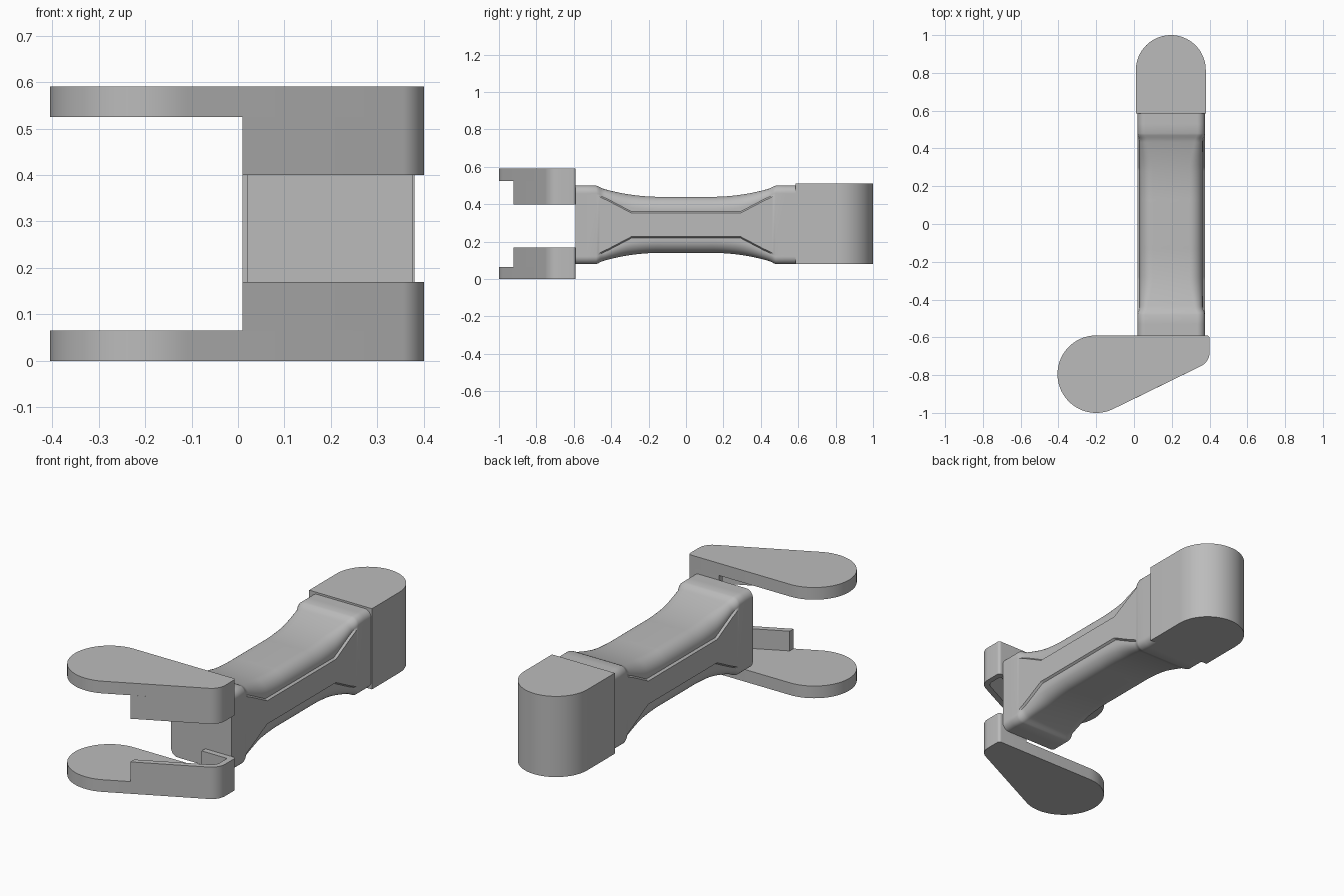
import bpy
import bmesh
from math import sin, cos, radians, pi

cube = bpy.data.objects.get("Cube")
if cube:
    bpy.data.objects.remove(cube, do_unlink=True)

grey = bpy.data.materials.new("plain_grey")
grey.use_nodes = True
grey.diffuse_color = (0.5, 0.5, 0.5, 1)
shader = next(n for n in grey.node_tree.nodes if n.type == 'BSDF_PRINCIPLED')
shader.inputs["Base Color"].default_value = (0.5, 0.5, 0.5, 1)


def finish(bm, name, angle=35):
    bmesh.ops.recalc_face_normals(bm, faces=bm.faces)
    mesh = bpy.data.meshes.new(name)
    bm.to_mesh(mesh)
    bm.free()
    obj = bpy.data.objects.new(name, mesh)
    bpy.context.collection.objects.link(obj)
    mesh.materials.append(grey)
    bpy.ops.object.select_all(action='DESELECT')
    obj.select_set(True)
    bpy.context.view_layer.objects.active = obj
    bpy.ops.object.shade_smooth_by_angle(angle=radians(angle))
    return obj


def arc(cx, cy, r, start, end, steps=16):
    angles = [radians(start + (end - start) * i / steps) for i in range(steps + 1)]
    return [(cx + r * cos(a), cy + r * sin(a)) for a in angles]


def prism(name, outline, low, high):
    bm = bmesh.new()
    face = bm.faces.new([bm.verts.new((x, y, low)) for x, y in outline])
    grown = bmesh.ops.extrude_face_region(bm, geom=[face])["geom"]
    moved = [v for v in grown if isinstance(v, bmesh.types.BMVert)]
    bmesh.ops.translate(bm, verts=moved, vec=(0, 0, high - low))
    return finish(bm, name)


# Fork plates with thin skirts that wrap round the outer corner
BACK, SIDE, SKIRT, TILT = -0.59, 0.4, 0.03, -64
plate = (arc(-0.2, -0.795, 0.205, 90, 360 + TILT, 48)
         + arc(0.32, -0.68, 0.08, TILT, 0)
         + arc(SIDE - 0.015, BACK - 0.015, 0.015, 0, 90, 6))
skirt = ([(0.01, -0.921)] + arc(0.32, -0.68, 0.08, TILT, 0)
         + arc(SIDE - 0.015, BACK - 0.015, 0.015, 0, 90, 6)
         + [(0.22, BACK), (0.22, BACK - SKIRT), (SIDE - SKIRT, BACK - SKIRT)]
         + arc(0.32, -0.68, 0.08 - SKIRT, 0, TILT)
         + [(0.01, -0.921 + SKIRT / 0.9)])
prism("lower_fork_plate", plate, 0, 0.065)
prism("lower_fork_skirt", skirt, 0.065, 0.17)
prism("upper_fork_plate", plate, 0.525, 0.59)
prism("upper_fork_skirt", skirt, 0.4, 0.525)

# Round-ended block at the back
block = [(0.01, 0.585), (0.38, 0.585)] + arc(0.195, 0.815, 0.185, 0, 180, 40)
prism("end_block", block, 0.08, 0.51)


# Waisted arm, lofted from rounded sections with a recessed shoulder
def ease(t):
    t = max(0, min(1, t))
    return t * t * (3 - 2 * t)


def section(y):
    d = abs(y)
    bow = max(0, min(1, (d - 0.12) / 0.36))
    end = ease((d - 0.44) / 0.04)
    height = 0.15 + 0.06 * bow ** 2 - 0.006 * (1 - end) * bow
    radius = 0.07 - 0.03 * ease((d - 0.28) / 0.2)
    inset = 0.011 * (1 - end)
    width = 0.178
    rise = max(0, min(1, (d - 0.29) / 0.19))
    shoulder = min(0.062 + 0.1 * rise, height - radius - 0.01)
    quarter = [(width, shoulder), (width - inset, shoulder + 0.008)]
    for i in range(11):
        a = pi / 2 * i / 10
        quarter.append((width - inset - radius + radius * cos(a),
                        height - radius + radius * sin(a)))
    half = quarter + [(-x, z) for x, z in reversed(quarter)]
    return half + [(-x, -z) for x, z in half]


bm = bmesh.new()
stations = [BACK, -0.53] + [-0.48 + 0.01 * i for i in range(97)] + [0.53, 0.585]
rings = [[bm.verts.new((0.197 + x, y, 0.29 + z)) for x, z in section(y)] for y in stations]
for a, b in zip(rings, rings[1:]):
    for i in range(len(a)):
        j = (i + 1) % len(a)
        bm.faces.new((a[i], a[j], b[j], b[i]))
bm.faces.new(rings[0])
bm.faces.new(rings[-1])
bmesh.ops.remove_doubles(bm, verts=bm.verts, dist=0.00001)
finish(bm, "waisted_arm", 30)
